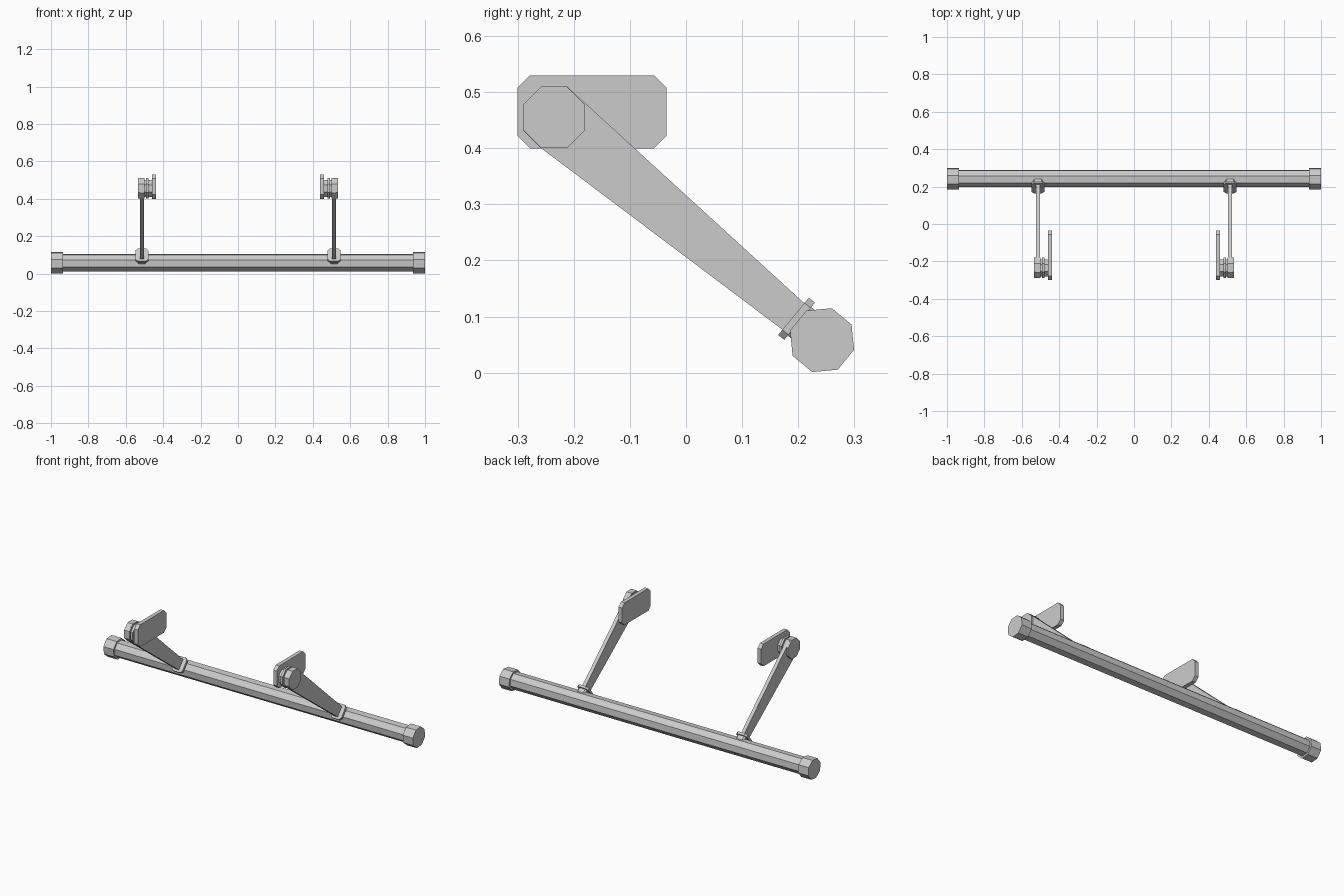
import bpy, bmesh, math

if "Cube" in bpy.data.objects:
    bpy.data.objects.remove(bpy.data.objects["Cube"])

BAR = (0.2425, 0.058)      # bar axis (y, z)
PIVOT = (-0.235, 0.455)    # arm pivot axis (y, z)
ARM_X = 0.5135
TILT = math.radians(-39.5) # arm direction in the yz plane


def make(name, bm):
    bmesh.ops.recalc_face_normals(bm, faces=bm.faces)
    me = bpy.data.meshes.new(name)
    bm.to_mesh(me)
    bm.free()
    ob = bpy.data.objects.new(name, me)
    bpy.context.collection.objects.link(ob)
    return ob


def loft(name, rings):
    """Closed solid through a list of equal-sized point rings."""
    bm = bmesh.new()
    loops = [[bm.verts.new(p) for p in ring] for ring in rings]
    n = len(loops[0])
    for a, b in zip(loops, loops[1:]):
        for i in range(n):
            j = (i + 1) % n
            bm.faces.new((a[i], a[j], b[j], b[i]))
    bm.faces.new(loops[0])
    bm.faces.new(loops[-1])
    return make(name, bm)


def slab(name, pts, x0, x1):
    return loft(name, [[(x, y, z) for y, z in pts] for x in (x0, x1)])


def octagon(c, r, start):
    return [(c[0] + r * math.cos(math.radians(start + 45 * i)),
             c[1] + r * math.sin(math.radians(start + 45 * i))) for i in range(8)]


def chamfered(x0, x1, y0, y1, c):
    return [(x0 + c, y0), (x1 - c, y0), (x1, y0 + c), (x1, y1 - c),
            (x1 - c, y1), (x0 + c, y1), (x0, y1 - c), (x0, y0 + c)]


def across_arm(name, c, half_w, half_x, d0, d1, cut):
    """Chamfered block whose thickness runs along the arm direction."""
    dy, dz = math.cos(TILT), math.sin(TILT)
    outline = chamfered(-half_x, half_x, -half_w, half_w, cut)
    return loft(name, [[(side * ARM_X + u, c[0] - dz * v + dy * d,
                         c[1] + dy * v + dz * d) for u, v in outline]
                       for d in (d0, d1)])


# Octagonal bar
slab("main_bar", octagon(BAR, 0.048, 28), -0.95, 0.95)

for side, tag in ((-1, "left"), (1, "right")):
    # Bar end cap
    slab(tag + "_end_cap", octagon(BAR, 0.0595, 28), side * 0.935, side)

    # Flat tapered arm
    slab(tag + "_arm", [(-0.212, 0.51), (0.215, 0.12), (0.178, 0.072),
                        (-0.258, 0.40), (-0.29, 0.432), (-0.29, 0.478),
                        (-0.258, 0.51)], side * 0.503, side * 0.524)

    # Collar and foot joining the arm to the bar
    across_arm(tag + "_collar", (0.197, 0.096), 0.043, 0.034, -0.007, 0.007, 0.012)
    across_arm(tag + "_foot", (0.197, 0.096), 0.033, 0.026, 0.005, 0.04, 0.008)

    # Pivot: outer disc, core and washer
    for part, r, x0, x1 in (("pivot_disc", 0.0595, 0.499, 0.534),
                            ("pivot_core", 0.05, 0.455, 0.505),
                            ("pivot_washer", 0.0595, 0.478, 0.491)):
        slab(f"{tag}_{part}", octagon(PIVOT, r, 22.5), side * x0, side * x1)

    # Mounting plate
    slab(tag + "_mount_plate", chamfered(-0.3, -0.035, 0.4, 0.53, 0.022),
         side * 0.438, side * 0.461)
